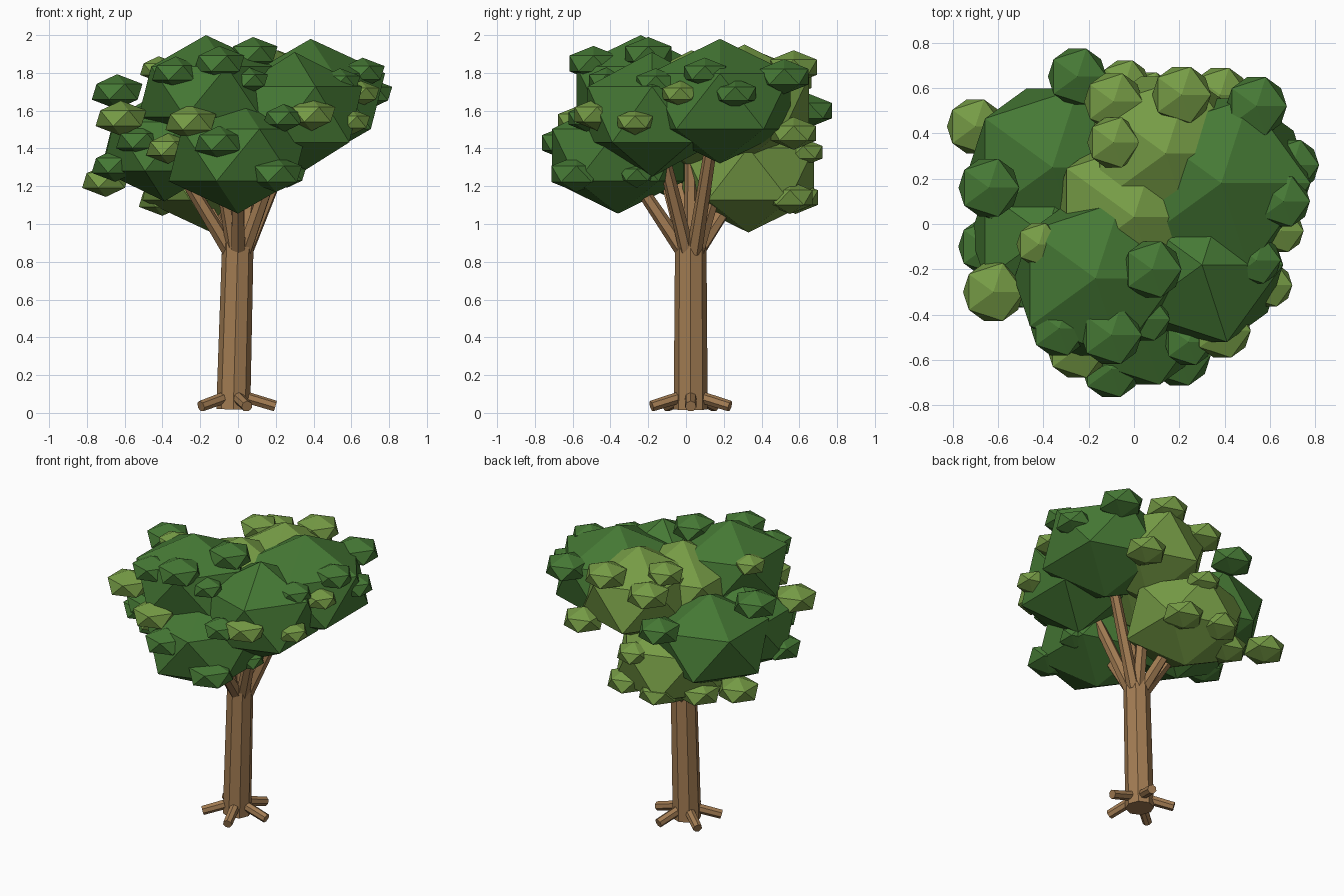
import bpy
from math import cos, sin, radians
from mathutils import Vector


def material(name, rgb):
    m = bpy.data.materials.new(name)
    m.diffuse_color = (*rgb, 1)
    return m


BARK = material("bark", (0.36, 0.2, 0.085))
DARK = material("dark_leaves", (0.06, 0.19, 0.035))
LIGHT = material("light_leaves", (0.18, 0.33, 0.06))


def limb(name, start, end, r1, r2, sides):
    """Tapered flat-sided limb between two points."""
    a, b = Vector(start), Vector(end)
    d = b - a
    bpy.ops.mesh.primitive_cone_add(vertices=sides, radius1=r1, radius2=r2,
                                    depth=d.length, location=(a + b) / 2)
    o = bpy.context.object
    o.rotation_euler = d.to_track_quat('Z', 'Y').to_euler()
    o.name = name
    o.data.materials.append(BARK)


def leaves(name, pos, r, h, mat):
    """Squashed low-poly leaf clump."""
    bpy.ops.mesh.primitive_ico_sphere_add(subdivisions=1, radius=1, location=pos)
    o = bpy.context.object
    o.scale = (r, r, h)
    o.name = name
    o.data.materials.append(mat)


# Trunk
limb("trunk", (-0.025, 0.025, 0.018), (0, 0.025, 0.93), 0.09, 0.083, 8)

# Roots, evenly spread
for i in range(5):
    c, s = cos(radians(72 * i)), sin(radians(72 * i))
    limb("root", (-0.02 + 0.05 * c, 0.025 + 0.05 * s, 0.085),
         (-0.02 + 0.218 * c, 0.025 + 0.218 * s, 0.035), 0.032, 0.03, 7)

# Main clumps, each carried by a branch: x, y, z, radius, half height
main = [
    (-0.17, -0.24, 1.70, 0.40, 0.30, DARK),
    (0.385, 0.18, 1.65, 0.44, 0.33, DARK),
    (0.0, -0.36, 1.365, 0.41, 0.31, DARK),
    (0.30, -0.18, 1.58, 0.40, 0.33, DARK),
    (-0.36, 0.25, 1.42, 0.41, 0.31, DARK),
    (-0.39, -0.05, 1.41, 0.37, 0.29, DARK),
    (0.14, 0.31, 1.64, 0.40, 0.31, LIGHT),
    (0.0, 0.03, 1.61, 0.41, 0.31, LIGHT),
    (-0.14, 0.33, 1.265, 0.41, 0.31, LIGHT),
]
for x, y, z, r, h, mat in main:
    leaves("main_leaf_clump", (x, y, z), r, h, mat)
    limb("branch", (x * 0.1, 0.025 + y * 0.1, 0.85), (x * 0.9, y * 0.9, z - 0.05),
         0.042, 0.03, 6)

# Small outer clumps: x, y, z, radius
small_dark = [
    (-0.25, 0.65, 1.60, 0.145), (-0.64, 0.16, 1.70, 0.15),
    (-0.65, -0.10, 1.31, 0.14), (-0.52, -0.25, 1.44, 0.14),
    (-0.33, -0.46, 1.80, 0.14), (-0.10, -0.49, 1.85, 0.15),
    (-0.10, -0.64, 1.43, 0.145), (0.08, -0.20, 1.90, 0.145),
    (0.06, -0.42, 1.76, 0.11), (0.20, -0.58, 1.265, 0.155),
    (0.54, -0.16, 1.75, 0.12), (0.66, 0.10, 1.80, 0.13),
    (0.70, 0.26, 1.69, 0.13), (0.54, 0.52, 1.78, 0.15),
    (0.24, -0.52, 1.56, 0.12), (0.26, -0.26, 1.26, 0.11),
]
small_light = [
    (-0.70, 0.43, 1.23, 0.14), (-0.62, -0.30, 1.56, 0.15),
    (-0.42, -0.09, 1.82, 0.11), (-0.25, -0.55, 1.54, 0.15),
    (0.39, -0.47, 1.58, 0.14), (0.60, -0.27, 1.54, 0.11),
    (0.65, -0.03, 1.69, 0.11), (0.21, 0.57, 1.83, 0.145),
    (0.38, 0.57, 1.48, 0.14), (-0.09, 0.54, 1.76, 0.145),
    (-0.09, 0.36, 1.84, 0.13), (-0.04, 0.62, 1.38, 0.12),
    (0.06, 0.55, 1.14, 0.14), (-0.20, 0.58, 1.14, 0.14),
    (-0.40, 0.42, 1.13, 0.14), (-0.37, -0.36, 1.40, 0.13),
]
for group, mat in ((small_dark, DARK), (small_light, LIGHT)):
    for x, y, z, r in group:
        leaves("small_leaf_clump", (x, y, z), r, r * 0.62, mat)
